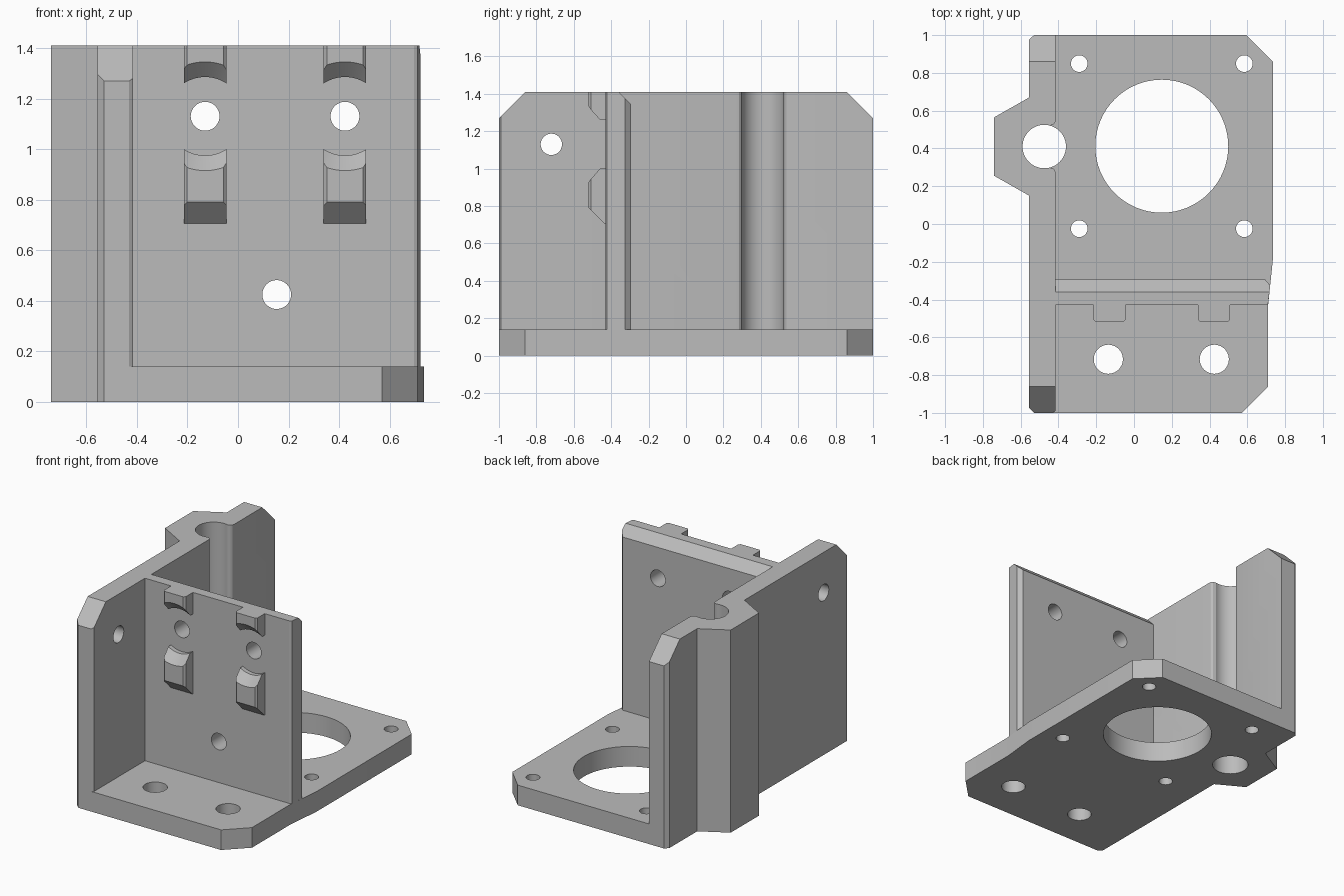
import bpy
import bmesh
from math import cos, sin, pi, radians
from mathutils import Vector, Matrix

cube = bpy.data.objects.get("Cube")
if cube:
    bpy.data.objects.remove(cube, do_unlink=True)

grey = bpy.data.materials.new("light grey")
grey.use_nodes = True
colour = (0.5, 0.5, 0.5, 1)
grey.diffuse_color = colour
grey.node_tree.nodes["Principled BSDF"].inputs["Base Color"].default_value = colour

BASE_TOP, TOP = 0.14, 1.41
INNER_X, OUTER_X = -0.415, -0.555
FRONT_Y, REAR_Y = -0.43, -0.295
SCREW_R = 0.057
CLIP_X = (-0.13, 0.423)
CLIP_Z = 1.13
ROD = Vector((-0.475, 0.41))
ROD_R = 0.115


def add_object(name, bm):
    bmesh.ops.recalc_face_normals(bm, faces=bm.faces)
    mesh = bpy.data.meshes.new(name)
    bm.to_mesh(mesh)
    bm.free()
    mesh.materials.append(grey)
    obj = bpy.data.objects.new(name, mesh)
    bpy.context.collection.objects.link(obj)
    return obj


def extrude_outline(name, points, z0, z1, cuts=()):
    """Extrude a plan outline upwards, then trim it with (point, normal) planes."""
    bm = bmesh.new()
    face = bm.faces.new([bm.verts.new((x, y, z0)) for x, y in points])
    top = bmesh.ops.extrude_face_region(bm, geom=[face])["geom"]
    verts = [v for v in top if isinstance(v, bmesh.types.BMVert)]
    bmesh.ops.translate(bm, verts=verts, vec=(0, 0, z1 - z0))
    for co, normal in cuts:
        bmesh.ops.bisect_plane(bm, geom=bm.verts[:] + bm.edges[:] + bm.faces[:],
                               plane_co=co, plane_no=normal, clear_outer=True)
        rim = [e for e in bm.edges if e.is_boundary]
        bmesh.ops.holes_fill(bm, edges=rim, sides=0)
    return add_object(name, bm)


def turned_cutter(rings, centre, axis, segments=64):
    """Solid of revolution from (distance, radius) rings along an axis."""
    bm = bmesh.new()
    loops = [[bm.verts.new((r * cos(2 * pi * i / segments),
                            r * sin(2 * pi * i / segments), d))
              for i in range(segments)] for d, r in rings]
    for a, b in zip(loops, loops[1:]):
        for i in range(segments):
            j = (i + 1) % segments
            bm.faces.new((a[i], a[j], b[j], b[i]))
    bm.faces.new(loops[0])
    bm.faces.new(loops[-1])
    turn = Vector((0, 0, 1)).rotation_difference(Vector(axis)).to_matrix().to_4x4()
    bm.transform(Matrix.Translation(centre) @ turn)
    return add_object("cutter", bm)


def cut(obj, cutter):
    cutter.hide_render = True
    mod = obj.modifiers.new("hole", 'BOOLEAN')
    mod.operation = 'DIFFERENCE'
    mod.solver = 'EXACT'
    mod.object = cutter
    bpy.context.view_layer.objects.active = obj
    bpy.ops.object.modifier_apply(modifier=mod.name)
    bpy.data.objects.remove(cutter, do_unlink=True)


def drill(obj, centre, axis, radius):
    cut(obj, turned_cutter([(-0.3, radius), (0.3, radius)], centre, axis))


# Outer side of the wall, with the rod housing bump, listed back to front
outer_side = [(-0.53, 1), (OUTER_X, 0.975), (OUTER_X, 0.67), (-0.74, 0.565),
              (-0.74, 0.255), (OUTER_X, 0.15), (OUTER_X, -0.975), (-0.53, -1)]

# Base plate with motor opening, corner screws, mounting holes and rod hole
base = extrude_outline("base_plate", outer_side + [
    (0.57, -1), (0.71, -0.86), (0.71, FRONT_Y), (0.735, -0.19),
    (0.735, 0.86), (0.595, 1)], 0, BASE_TOP)
drill(base, (0.147, 0.412, 0), (0, 0, 1), 0.352)
drill(base, (ROD.x, ROD.y, 0), (0, 0, 1), ROD_R)
for x in (-0.29, 0.584):
    for y in (-0.025, 0.849):
        drill(base, (x, y, 0), (0, 0, 1), 0.044)
for x in (-0.136, 0.425):
    drill(base, (x, -0.716, 0), (0, 0, 1), 0.077)

# Side wall with an open rod channel and rounded channel lips
channel = [(ROD.x + ROD_R * cos(radians(a)), ROD.y + ROD_R * sin(radians(a)))
           for a in range(-75, -286, -6)]
lip = [(INNER_X, 0.14), (INNER_X - 0.003, 0.126), (INNER_X - 0.012, 0.116)]
front_lip = [(x, ROD.y - d) for x, d in lip]
rear_lip = [(x, ROD.y + d) for x, d in reversed(lip)]
wall = extrude_outline(
    "side_wall",
    outer_side + [(-0.43, -1), (INNER_X, -0.99)] + front_lip + channel
    + rear_lip + [(INNER_X, 1)],
    BASE_TOP, TOP,
    [((0, s * 0.86, TOP), (0, s, 1)) for s in (-1, 1)])
drill(wall, (-0.485, -0.72, CLIP_Z), (1, 0, 0), SCREW_R)

# Upright front plate with chamfered end and rear top edge
plate = extrude_outline(
    "front_plate",
    [(INNER_X, FRONT_Y), (0.695, FRONT_Y), (0.71, -0.423), (0.721, -0.325),
     (0.695, REAR_Y), (INNER_X, REAR_Y)],
    BASE_TOP, TOP, [((0, -0.36, TOP), (0, 1, 1))])
for x, z in [(CLIP_X[0], CLIP_Z), (CLIP_X[1], CLIP_Z), (0.153, 0.425)]:
    drill(plate, (x, -0.36, z), (0, 1, 0), SCREW_R)

# Locating clips: a column split by a flared round recess around each screw
for side, cx in zip(("right", "left"), CLIP_X):
    half, front, bevel = 0.084, -0.52, 0.012
    plan = [(cx - half, FRONT_Y), (cx - half, front + bevel),
            (cx - half + bevel, front), (cx + half - bevel, front),
            (cx + half, front + bevel), (cx + half, FRONT_Y)]
    clip = extrude_outline(side + "_clips", plan, 0.705, TOP,
                           [((0, front, 0.79), (0, -1, -1))])
    recess = [(-0.1, 0.155), (0.03, 0.155), (0.09, 0.215), (0.12, 0.245)]
    cut(clip, turned_cutter(recess, (cx, FRONT_Y, CLIP_Z), (0, -1, 0)))

# Smooth round holes, crisp edges elsewhere
bpy.ops.object.select_all(action='DESELECT')
for obj in bpy.context.collection.objects:
    if obj.type == 'MESH':
        obj.select_set(True)
        bpy.context.view_layer.objects.active = obj
bpy.ops.object.shade_smooth_by_angle(angle=radians(20))
